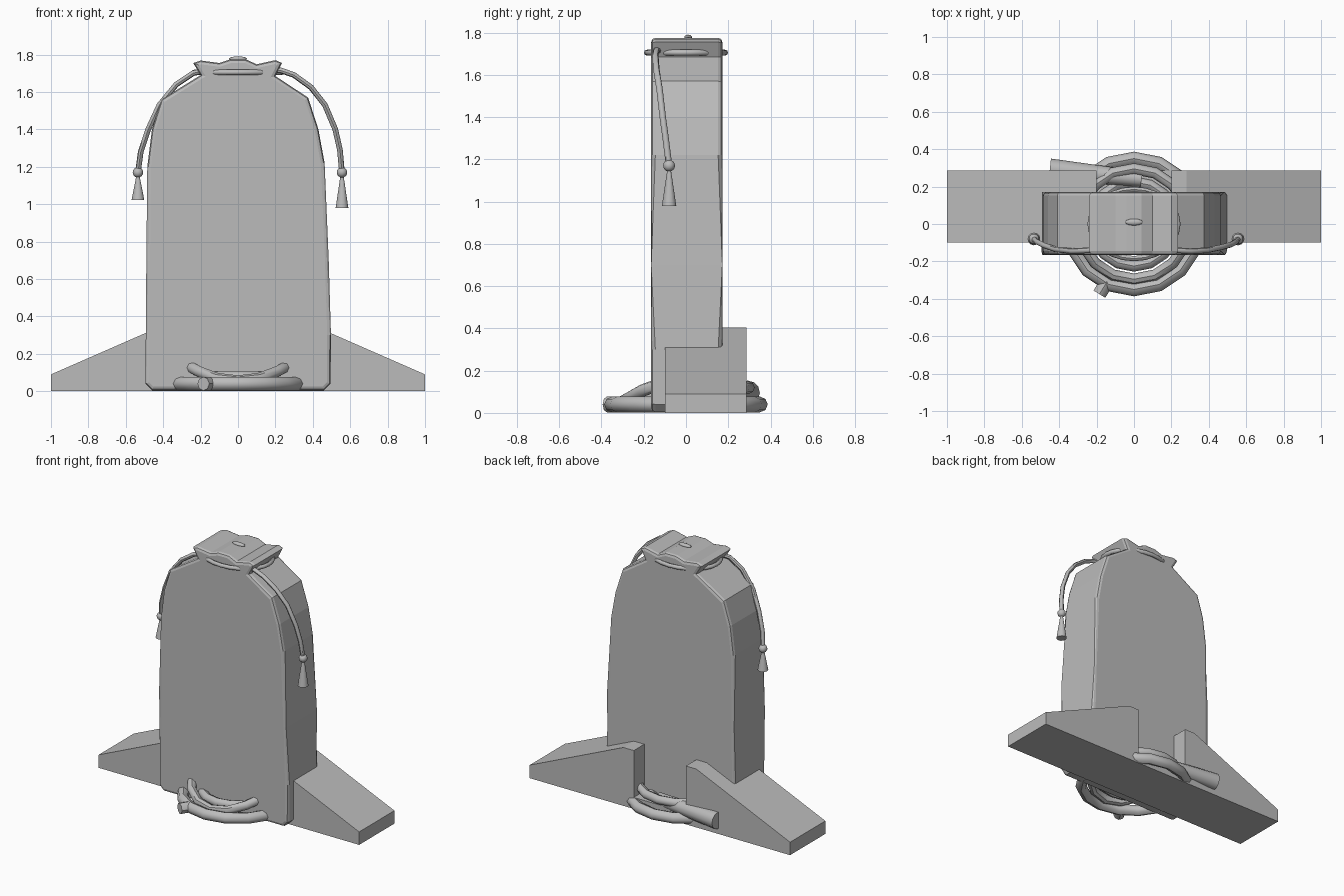
import bpy, bmesh, math
from mathutils import Vector

if "Cube" in bpy.data.objects:
    bpy.data.objects.remove(bpy.data.objects["Cube"])

grey = bpy.data.materials.new("plain grey")
grey.diffuse_color = (0.5, 0.5, 0.5, 1)
grey.use_nodes = True
grey.node_tree.nodes["Principled BSDF"].inputs["Base Color"].default_value = grey.diffuse_color


def finish(name, bm):
    bmesh.ops.recalc_face_normals(bm, faces=bm.faces)
    me = bpy.data.meshes.new(name)
    bm.to_mesh(me)
    bm.free()
    ob = bpy.data.objects.new(name, me)
    bpy.context.collection.objects.link(ob)
    me.materials.append(grey)
    return ob


def smooth(ob, angle=45):
    bpy.ops.object.select_all(action='DESELECT')
    ob.select_set(True)
    bpy.context.view_layer.objects.active = ob
    bpy.ops.object.shade_smooth_by_angle(angle=math.radians(angle))


def slab(name, profile, y0, y1, rim=0):
    """Extrude an x-z outline along y, optionally rounding both rims."""
    bm = bmesh.new()
    face = bm.faces.new([bm.verts.new((x, y0, z)) for x, z in profile])
    ext = bmesh.ops.extrude_face_region(bm, geom=[face])
    for g in ext["geom"]:
        if isinstance(g, bmesh.types.BMVert):
            g.co.y = y1
    if rim:
        edges = [e for e in bm.edges if abs(e.verts[0].co.y - e.verts[1].co.y) < 1e-5]
        bmesh.ops.bevel(bm, geom=edges, offset=rim, segments=2, profile=0.5, affect='EDGES')
    return finish(name, bm)


def tube(name, points, radius, closed=False, sides=8):
    """Sweep a round section along a path."""
    pts = [Vector(p) for p in points]
    n = len(pts)
    bm = bmesh.new()
    rings = []
    for i, p in enumerate(pts):
        a = pts[(i - 1) % n] if closed or i > 0 else p
        b = pts[(i + 1) % n] if closed or i < n - 1 else p
        t = (b - a).normalized()
        ref = Vector((0, 0, 1)) if abs(t.z) < 0.7 or closed else Vector((0, 1, 0))
        if not closed:
            ref = Vector((0, 1, 0))
        u = t.cross(ref).normalized()
        v = t.cross(u)
        rings.append([bm.verts.new(p + radius * (u * math.cos(k * math.tau / sides)
                      + v * math.sin(k * math.tau / sides))) for k in range(sides)])
    for i in range(n if closed else n - 1):
        r, s = rings[i], rings[(i + 1) % n]
        for k in range(sides):
            bm.faces.new((r[k], r[(k + 1) % sides], s[(k + 1) % sides], s[k]))
    if not closed:
        bm.faces.new(rings[0])
        bm.faces.new(rings[-1])
    ob = finish(name, bm)
    smooth(ob)
    return ob


def cone(name, a, b, r1, r2, sides=12):
    a, b = Vector(a), Vector(b)
    bm = bmesh.new()
    bmesh.ops.create_cone(bm, cap_ends=True, segments=sides, radius1=r1, radius2=r2,
                          depth=(b - a).length)
    ob = finish(name, bm)
    ob.rotation_euler = (b - a).to_track_quat('Z', 'Y').to_euler()
    ob.location = (a + b) / 2
    smooth(ob)
    return ob


def ball(name, loc, scale):
    bm = bmesh.new()
    bmesh.ops.create_uvsphere(bm, u_segments=12, v_segments=8, radius=1)
    bmesh.ops.scale(bm, vec=scale, verts=bm.verts)
    bmesh.ops.translate(bm, vec=loc, verts=bm.verts)
    ob = finish(name, bm)
    smooth(ob, 60)
    return ob


# Bag body with pinched neck and wavy flared mouth
bag = [(-.46, .005), (.46, .005), (.495, .04), (.497, .3), (.485, .7), (.463, 1.22),
       (.43, 1.4), (.375, 1.57), (.2, 1.685), (.235, 1.755), (.2, 1.77), (.1, 1.748),
       (.04, 1.775), (-.04, 1.775), (-.1, 1.755), (-.2, 1.768), (-.24, 1.755),
       (-.2, 1.69), (-.41, 1.56), (-.46, 1.4), (-.485, 1.2), (-.49, .7), (-.495, .04)]
slab("bag", bag, -.165, .172, .02)

# Cord ring around the neck and a knob on top
tube("neck_ring", [(.235 * math.cos(i * math.tau / 24), .185 * math.sin(i * math.tau / 24), 1.705)
                   for i in range(24)], .014, closed=True)
ball("top_knob", (0, .01, 1.778), (.048, .018, .012))

# Stepped base with sloping wings
wing = [(1, 0), (1, .09), (.28, .405), (.2, .405), (.2, .08)]
slab("base", wing + [(-x, z) for x, z in reversed(wing)], -.1, .287)

# Drawstrings with bead and tassel
right = [(.17, -.12, 1.715), (.23, -.14, 1.715), (.3, -.145, 1.69), (.39, -.14, 1.625), (.465, -.125, 1.53),
         (.52, -.11, 1.4), (.545, -.095, 1.29), (.556, -.08, 1.17)]
left = [(-.17, -.12, 1.715), (-.24, -.14, 1.7), (-.33, -.145, 1.64), (-.42, -.135, 1.53), (-.48, -.115, 1.4),
        (-.52, -.095, 1.28), (-.535, -.08, 1.17)]
for side, path, low in (("right", right, .98), ("left", left, 1.022)):
    x, y, z = path[-1]
    tube(side + "_drawstring", path, .015)
    ball(side + "_bead", (x, y, z), (.028, .028, .028))
    cone(side + "_tassel", (x, y, low), (x, y, 1.155), .034, .008)


# Coiled hose: flat outer loop, a loop that climbs at the sides, inner loop
def loop(name, rad, r, height):
    steps = 16
    pts = []
    for i in range(steps):
        a = i * math.tau / steps
        pts.append((rad * math.cos(a), rad * math.sin(a), height(math.sin(a))))
    tube(name, pts, r, closed=True)


loop("outer_hose_loop", .35, .037, lambda s: .04)
loop("middle_hose_loop", .295, .03, lambda s: .12 + .06 * s if s > 0 and s < 0 else
     (.055 + .17 * (1 + s) if s < -.4 else .12 if s > .3 else .14))
loop("inner_hose_loop", .225, .03, lambda s: .075)

# Hose end fitting at the front and nozzle at the back
cone("hose_fitting", (-.145, -.31, .04), (-.185, -.375, .04), .037, .037, 8)
cone("nozzle", (-.45, .292, .095), (.04, .24, .095), .058, .042)
